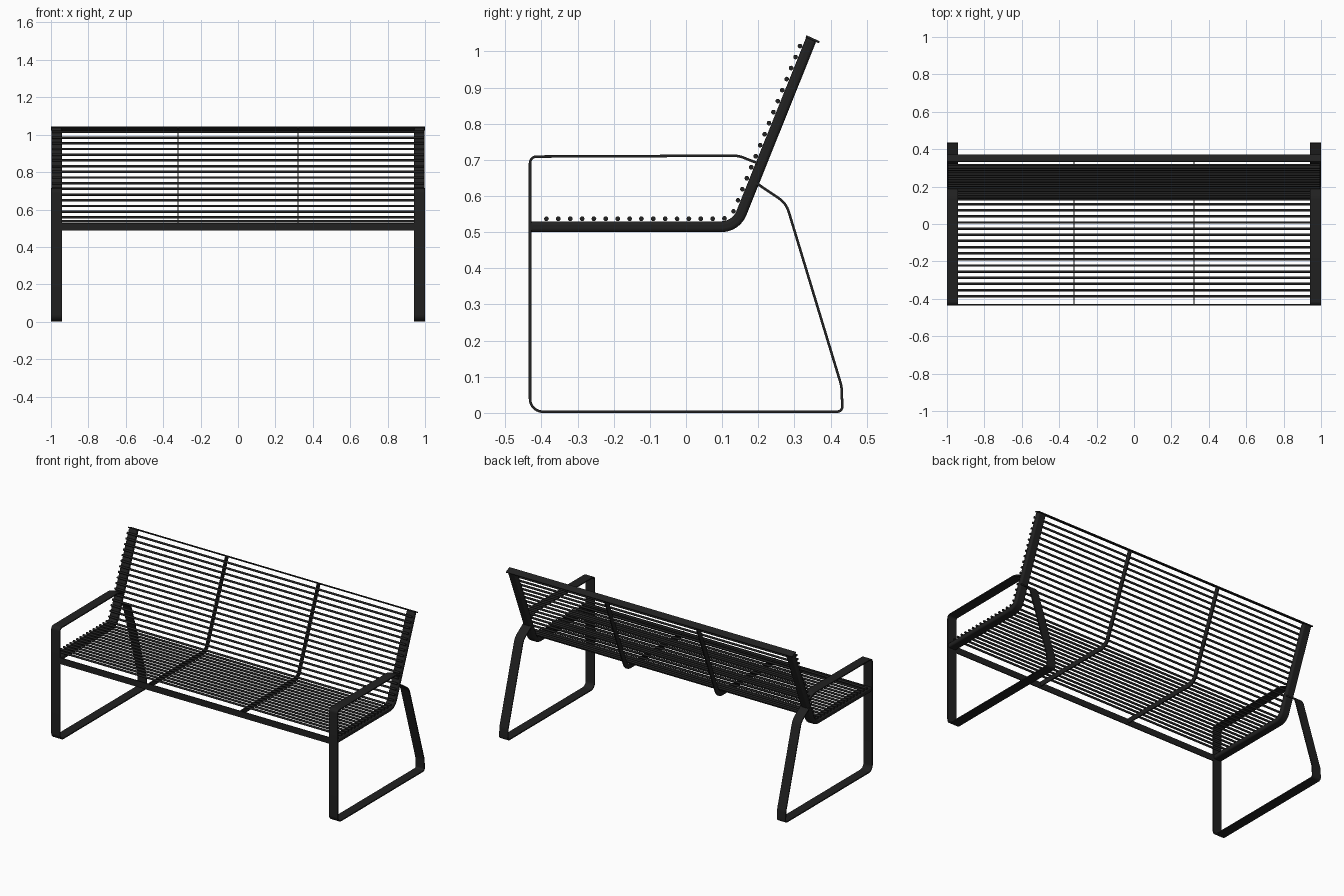
import bpy, bmesh, math
from mathutils import Vector, Matrix

cube = bpy.data.objects.get("Cube")
if cube:
    bpy.data.objects.remove(cube)

steel = bpy.data.materials.new("black steel")
steel.use_nodes = True
steel.diffuse_color = (0.015, 0.015, 0.015, 1)
steel.node_tree.nodes["Principled BSDF"].inputs["Base Color"].default_value = steel.diffuse_color


def finish(bm, name, bevel=0):
    bmesh.ops.recalc_face_normals(bm, faces=bm.faces)
    mesh = bpy.data.meshes.new(name)
    bm.to_mesh(mesh)
    bm.free()
    mesh.materials.append(steel)
    obj = bpy.data.objects.new(name, mesh)
    bpy.context.collection.objects.link(obj)
    if bevel:
        mod = obj.modifiers.new("rounded edges", 'BEVEL')
        mod.width, mod.segments = bevel, 4
        mod.limit_method, mod.angle_limit = 'ANGLE', math.radians(50)
    bpy.ops.object.select_all(action='DESELECT')
    obj.select_set(True)
    bpy.context.view_layer.objects.active = obj
    bpy.ops.object.shade_smooth_by_angle(angle=math.radians(35))
    return obj


def fillet(points, steps=8):
    """Round the corners of a (y, z, radius) polyline."""
    path = []
    for i, (y, z, r) in enumerate(points):
        p = Vector((y, z))
        if r == 0:
            path.append(p)
            continue
        a = (Vector(points[i - 1][:2]) - p).normalized()
        b = (Vector(points[i + 1][:2]) - p).normalized()
        half = a.angle(b) / 2
        centre = p + (a + b).normalized() * r / math.sin(half)
        start = p + a * r / math.tan(half) - centre
        end = p + b * r / math.tan(half) - centre
        for k in range(steps + 1):
            t = k / steps
            path.append(centre + (start * (1 - t) + end * t).normalized() * r)
    return path


def offset(path, d):
    """Shift a path to its left with mitred corners."""
    out = []
    for i, p in enumerate(path):
        dirs = []
        if i > 0:
            dirs.append((p - path[i - 1]).normalized())
        if i < len(path) - 1:
            dirs.append((path[i + 1] - p).normalized())
        t = sum(dirs, Vector((0, 0))).normalized()
        out.append(p + Vector((-t.y, t.x)) * d / t.dot(dirs[0]))
    return out


def strip(name, path, near, far, x0, x1, bevel=0):
    """Flat bar following a path, between two offsets and two x values."""
    bm = bmesh.new()
    rings = []
    for p, q in zip(offset(path, near), offset(path, far)):
        rings.append([bm.verts.new((x, *v)) for x, v in
                      ((x0, p), (x1, p), (x1, q), (x0, q))])
    for a, b in zip(rings, rings[1:]):
        for k in range(4):
            n = (k + 1) % 4
            bm.faces.new((a[k], a[n], b[n], b[k]))
    bm.faces.new(rings[0])
    bm.faces.new(rings[-1])
    return finish(bm, name, bevel)


# Side profile of the seat and back, and of the arm and leg loop
seat = fillet([(-0.433, 0.53, 0), (0.128, 0.53, 0.045), (0.333, 1.04, 0)])
loop = fillet([(0.205, 0.688, 0), (0.145, 0.7115, 0.08), (-0.4315, 0.709, 0.018),
               (-0.4315, 0.0035, 0.035), (0.433, 0.0035, 0.014),
               (0.43, 0.075, 0.08), (0.277, 0.58, 0.07), (0.188, 0.64, 0)])

# Side frames and rounded end beams
for side, label in ((1, "left"), (-1, "right")):
    strip(label + "_leg_and_arm_loop", loop, -0.0035, 0.0035, side * 0.94, side * 1.0)
    strip(label + "_end_beam", seat, -0.03, 0, side * 0.942, side * 0.998, 0.01)
    strip(label + "_middle_support", seat, -0.03, 0, side * 0.317, side * 0.324)

# Front rail and top rail
front = [Vector((-0.432, 0.488)), Vector((-0.432, 0.527))]
strip("front_rail", front, -0.003, 0.003, -0.97, 0.97)
top = [Vector((0.332, 1.042)), Vector((0.369, 1.025))]
strip("top_rail", top, -0.003, 0.003, -1, 1)

# Evenly spaced rods along the seat and back
line = offset(seat, 0.007)
lengths = [(b - a).length for a, b in zip(line, line[1:])]
first, last = 0.047, sum(lengths) - 0.03
count = round((last - first) / 0.0325)
bm = bmesh.new()
for i in range(count + 1):
    s = first + (last - first) * i / count
    k = 0
    while s > lengths[k]:
        s -= lengths[k]
        k += 1
    p = line[k].lerp(line[k + 1], s / lengths[k])
    place = Matrix.Translation((0, p.x, p.y)) @ Matrix.Rotation(math.pi / 2, 4, 'Y')
    bmesh.ops.create_cone(bm, cap_ends=True, segments=12, radius1=0.0065,
                          radius2=0.0065, depth=1.99, matrix=place)
finish(bm, "seat_and_back_rods")
